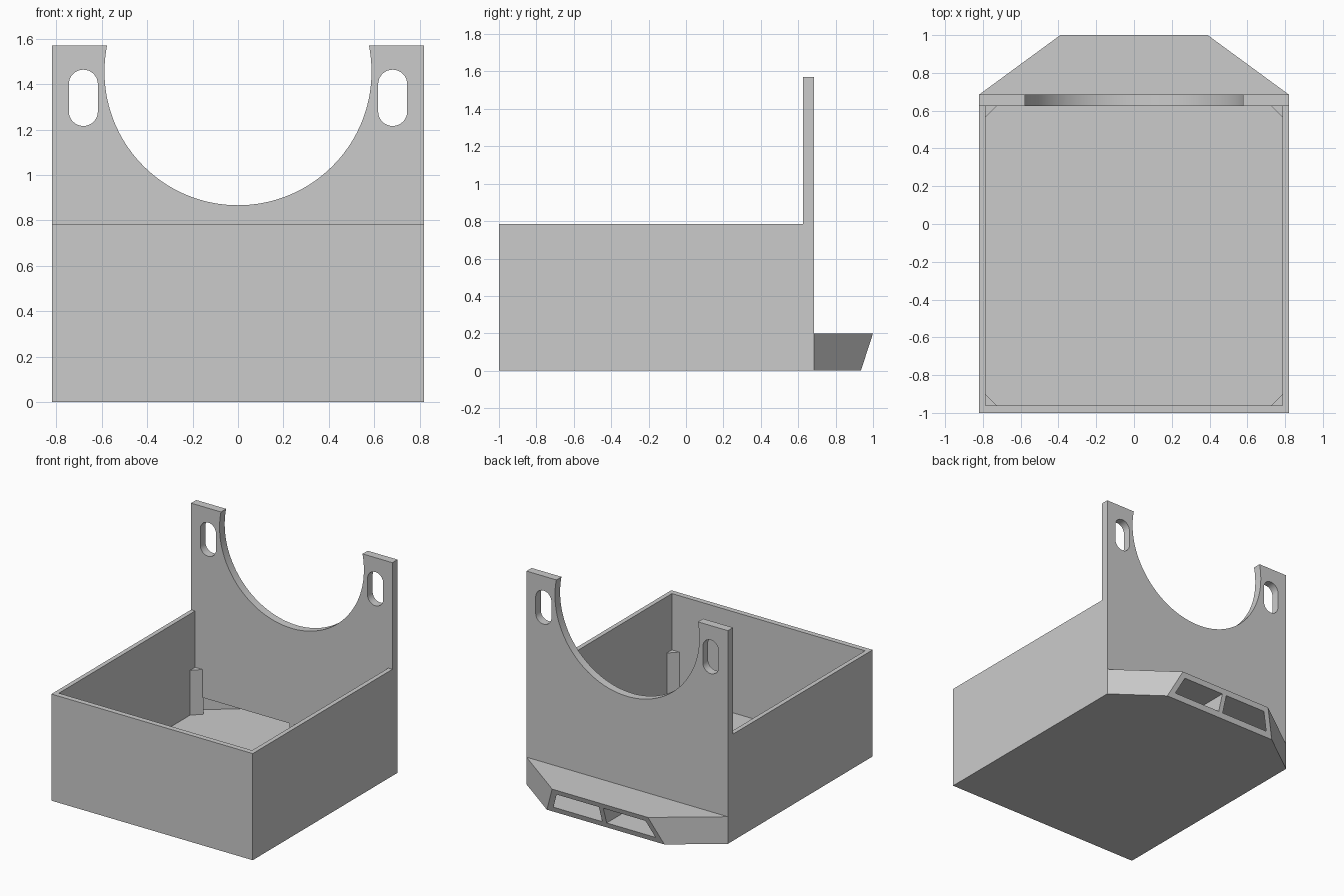
import bpy, bmesh, math
from mathutils import Vector

if "Cube" in bpy.data.objects:
    bpy.data.objects.remove(bpy.data.objects["Cube"])

W, FRONT, WALL_IN, BACK = 0.82, -1.0, 0.625, 0.685
RIM, TOP, FLOOR = 0.785, 1.57, 0.04
INNER_X, INNER_Y = 0.787, -0.96
POD_TOP, POD_HALF = 0.2, 0.39

grey = bpy.data.materials.new("light_grey")
grey.use_nodes = True
grey.diffuse_color = (0.6, 0.6, 0.6, 1)
grey.node_tree.nodes["Principled BSDF"].inputs["Base Color"].default_value = (0.6, 0.6, 0.6, 1)


def prism(name, pts, axis, lo, hi):
    """Extrude a 2D outline along an axis (outline uses the other two axes in order)."""
    bm = bmesh.new()

    def place(p, d):
        c = list(p)
        c.insert("xyz".index(axis), d)
        return bm.verts.new(c)

    face = bm.faces.new([place(p, lo) for p in pts])
    step = Vector([hi - lo if a == axis else 0 for a in "xyz"])
    new = bmesh.ops.extrude_face_region(bm, geom=[face])["geom"]
    bmesh.ops.translate(bm, vec=step, verts=[v for v in new if isinstance(v, bmesh.types.BMVert)])
    bmesh.ops.recalc_face_normals(bm, faces=bm.faces)
    mesh = bpy.data.meshes.new(name)
    bm.to_mesh(mesh)
    bm.free()
    mesh.materials.append(grey)
    obj = bpy.data.objects.new(name, mesh)
    bpy.context.collection.objects.link(obj)
    return obj


def rect(a0, a1, b0, b1):
    return [(a0, b0), (a1, b0), (a1, b1), (a0, b1)]


def arc(cx, cz, r, start, end, n):
    angles = [math.radians(start + (end - start) * i / n) for i in range(n + 1)]
    return [(cx + r * math.cos(t), cz + r * math.sin(t)) for t in angles]


def cut(obj, cutters):
    bpy.context.view_layer.objects.active = obj
    for c in cutters:
        m = obj.modifiers.new("cut", "BOOLEAN")
        m.operation, m.solver, m.object = "DIFFERENCE", "EXACT", c
        bpy.ops.object.modifier_apply(modifier=m.name)


# Tray and tall back plate from one side profile
tray = prism("tray_with_back_plate",
             [(FRONT, 0), (BACK, 0), (BACK, TOP), (WALL_IN, TOP), (WALL_IN, RIM), (FRONT, RIM)],
             "x", -W, W)

# Vent pod: angled plan with its rear face sloping in toward the bottom
pod = prism("vent_pod", [(-W, BACK), (W, BACK), (POD_HALF, 1), (-POD_HALF, 1)], "z", 0, POD_TOP)
slope = prism("slope_cutter", [(0.935 - 0.0325, -0.1), (1.2, -0.1), (1.2, 0.3), (1.0325, 0.3)],
              "x", -1, 1)

# Cutters: inside of tray, round cradle, hanging slots and twin ducts
cavity = prism("cavity_cutter", rect(-INNER_X, INNER_X, INNER_Y, WALL_IN), "z", FLOOR, 1)
cradle = prism("cradle_cutter", arc(0, 1.455, 0.588, 0, 357.5, 143), "y", 0.5, 0.8)
slots, ducts = [], []
for s in (-1, 1):
    outline = arc(s * 0.681, 1.4, 0.064, 0, 180, 16) + arc(s * 0.681, 1.28, 0.064, 180, 360, 16)
    slots.append(prism("slot_cutter", outline, "y", 0.5, 0.8))
    plan = [(0.018, 0.6), (0.775, 0.6), (0.775, BACK), (0.277, 1.05), (0.018, 1.05)]
    ducts.append(prism("duct_cutter", [(s * x, y) for x, y in plan], "z", FLOOR, 0.163))

cut(tray, [cavity, cradle] + slots + ducts)
cut(pod, [slope] + ducts)
for c in [slope, cavity, cradle] + slots + ducts:
    bpy.data.objects.remove(c)

# Triangular corner posts
LEG, SINK = 0.06, 0.005
for s, side in ((-1, "right"), (1, "left")):
    for y, d, end in ((INNER_Y, 1, "front"), (WALL_IN, -1, "back")):
        x, y0 = s * (INNER_X + SINK), y - d * SINK
        size = LEG + 2 * SINK
        prism(f"{end}_{side}_post", [(x, y0), (x - s * size, y0), (x, y0 + d * size)],
              "z", FLOOR - SINK, 0.37)

# Smooth the round cut-outs, keep edges sharp
bpy.ops.object.select_all(action="DESELECT")
tray.select_set(True)
bpy.context.view_layer.objects.active = tray
bpy.ops.object.shade_smooth_by_angle(angle=math.radians(30))
